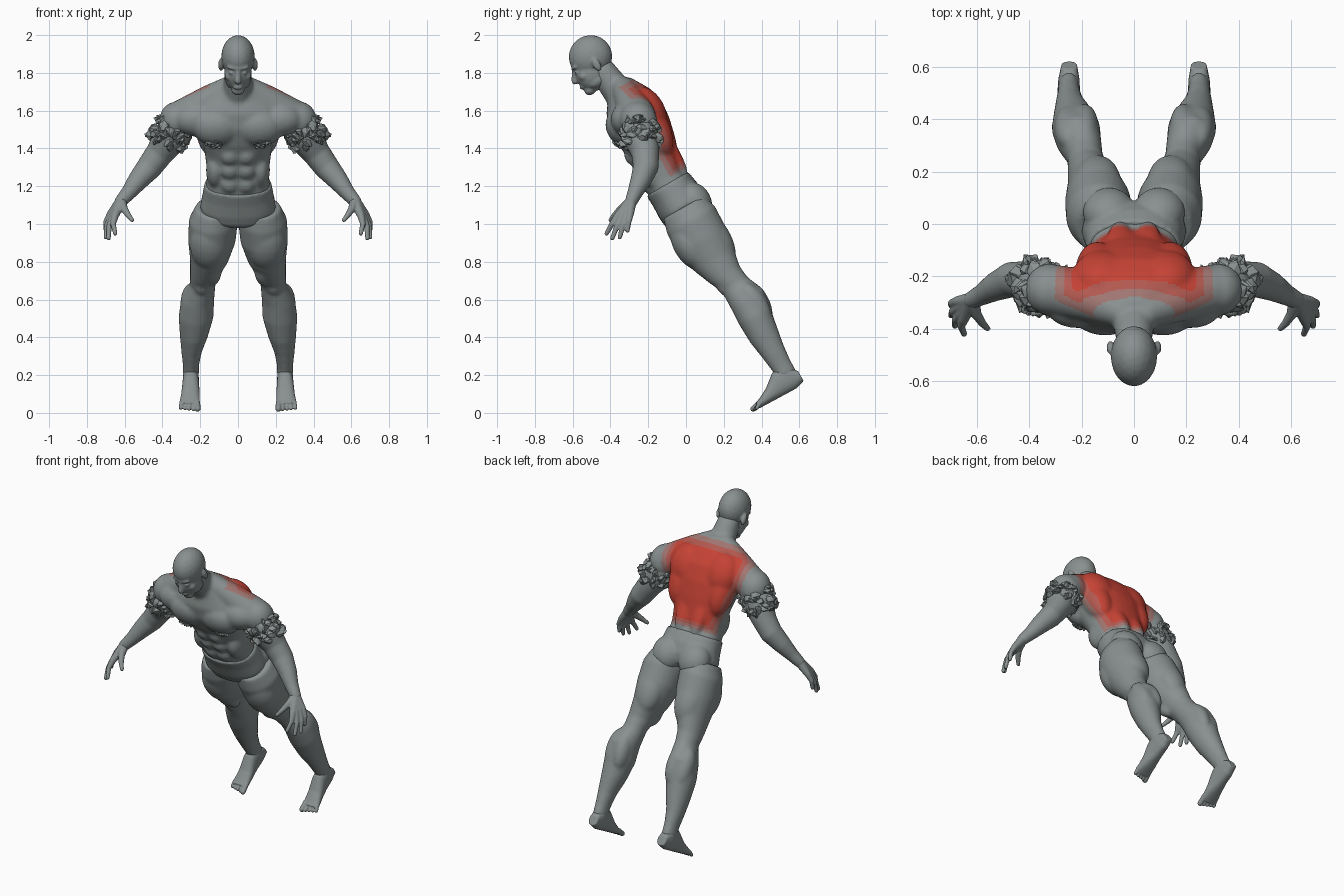
import bpy, bmesh, random
from math import sin, cos, pi, radians
from mathutils import Matrix, Vector

if "Cube" in bpy.data.objects:
    bpy.data.objects.remove(bpy.data.objects["Cube"], do_unlink=True)
random.seed(4)
# The body is modelled upright (x, depth, height), then leaned forward
LEAN = Matrix.Rotation(radians(30), 4, 'X')
UNLEAN = LEAN.inverted()

def material(name, rgb):
    m = bpy.data.materials.new(name)
    m.use_nodes = True
    m.diffuse_color = (*rgb, 1)
    bsdf = next(n for n in m.node_tree.nodes if n.type == 'BSDF_PRINCIPLED')
    bsdf.inputs["Base Color"].default_value = (*rgb, 1)
    return m

MATS = [material("grey_skin", (.25, .28, .277)), material("back_red", (.56, .055, .035)),
        material("soft_red", (.45, .10, .08)), material("faded_red", (.35, .18, .165))]

def spow(v, p):
    return abs(v) ** p * (1 if v >= 0 else -1)

def loft(bm, rings, p=1.0, n=28):
    """Skin closed rings, each given as (centre, half axis, half axis)."""
    turns = [2 * pi * i / n for i in range(n)]
    loops = [[bm.verts.new(c + a * spow(cos(t), p) + b * spow(sin(t), p)) for t in turns] for c, a, b in rings]
    for lo, hi in zip(loops, loops[1:]):
        for i in range(n):
            bm.faces.new((lo[i - 1], lo[i], hi[i], hi[i - 1]))
    bm.faces.new(loops[0][::-1])
    bm.faces.new(loops[-1])

def column(bm, rows, p=1.0):
    """Rows of (height, x, half width, front depth, back depth)."""
    loft(bm, [(Vector((x, (f + b) / 2, h)), Vector((w, 0, 0)), Vector((0, (b - f) / 2, 0)))
              for h, x, w, f, b in rows], p)

def ball(bm, loc, radii, sides=(1,)):
    for s in sides:
        m = Matrix.Translation((loc[0] * s, loc[1], loc[2])) @ Matrix.Diagonal((*radii, 1))
        bmesh.ops.create_icosphere(bm, subdivisions=3, radius=1, matrix=m)

def pair(bm, loc, radii):
    ball(bm, loc, radii, (1, -1))

def tube(bm, pts, sides=(1,)):
    """Round limb through points of (x, y, z, radius)."""
    for s in sides:
        ps = [Vector((q[0] * s, q[1], q[2])) for q in pts]
        ref = Vector((1, 0, 0)) if abs((ps[-1] - ps[0]).normalized().y) > .7 else Vector((0, 1, 0))
        rings = []
        for i, q in enumerate(ps):
            t = (ps[min(i + 1, len(ps) - 1)] - ps[max(i - 1, 0)]).normalized()
            a = t.cross(ref).normalized()
            rings.append((q, a * pts[i][3], t.cross(a) * pts[i][3]))
        loft(bm, rings)
        for q, r in ((ps[0], pts[0][3]), (ps[-1], pts[-1][3])):
            ball(bm, q, (r, r, r))

def red_zone(co):
    """Material for a point on the upper back, fading at the rim."""
    x, d, h = UNLEAN @ co
    half = .155 + .24 * max(0, min(h, 1.5) - 1.16)
    e = min((h - 1.165) * 1.6, 1.605 - h, half - abs(x), d - .585 - .2 * abs(x))
    return 1 if e > 0 else 2 if e > -.032 else 3 if e > -.065 else 0

def finish(bm, name, voxel=.01, blend=5, lean=True, mirror=False, paint=False):
    """Fuse the shapes into one skin, colour it and mirror it if asked."""
    bmesh.ops.recalc_face_normals(bm, faces=bm.faces[:])
    if lean:
        bm.transform(LEAN)
    me = bpy.data.meshes.new(name)
    bm.to_mesh(me)
    bm.free()
    ob = bpy.data.objects.new(("left_" if mirror else "") + name, me)
    bpy.context.scene.collection.objects.link(ob)
    if voxel:
        r = ob.modifiers.new("fuse", 'REMESH')
        r.mode, r.voxel_size = 'VOXEL', voxel
        s = ob.modifiers.new("blend", 'SMOOTH')
        s.factor, s.iterations = .5, blend
        dg = bpy.context.evaluated_depsgraph_get()
        fused = bpy.data.meshes.new_from_object(ob.evaluated_get(dg))
        ob.modifiers.clear()
        ob.data = me = fused
    me.materials.clear()
    for m in MATS if paint else MATS[:1]:
        me.materials.append(m)
    for f in me.polygons:
        f.use_smooth = bool(voxel)
        f.material_index = red_zone(f.center) if paint else 0
    if mirror:
        twin = me.copy()
        twin.transform(Matrix.Diagonal((-1, 1, 1, 1)))
        twin.flip_normals()
        bpy.context.scene.collection.objects.link(bpy.data.objects.new("right_" + name, twin))

# Head: skull, jaw and face
bm = bmesh.new()
ball(bm, (0, .505, 1.886), (.089, .116, .114))
ball(bm, (0, .462, 1.81), (.073, .085, .1))
ball(bm, (0, .415, 1.735), (.036, .032, .028))
ball(bm, (0, .408, 1.878), (.06, .024, .013))
ball(bm, (0, .388, 1.768), (.027, .016, .013))
tube(bm, [(0, .39, 1.862, .012), (0, .368, 1.815, .018)])
pair(bm, (.033, .4, 1.85), (.016, .013, .009))
pair(bm, (.043, .423, 1.815), (.028, .028, .026))
pair(bm, (.035, .47, 1.76), (.032, .055, .035))
pair(bm, (.09, .512, 1.833), (.015, .021, .038))
finish(bm, "head", .006, 7)

# Torso: trunk with chest, stomach, back, shoulders and neck
bm = bmesh.new()
column(bm, [(1.07, 0, .172, .402, .64), (1.13, 0, .166, .408, .628), (1.2, 0, .167, .413, .65),
            (1.3, 0, .178, .41, .682), (1.4, 0, .203, .40, .706), (1.5, 0, .232, .40, .714),
            (1.58, 0, .22, .425, .695), (1.64, 0, .15, .47, .66), (1.69, 0, .07, .49, .63)], .85)
pair(bm, (.11, .462, 1.475), (.13, .084, .105))
pair(bm, (.22, .505, 1.5), (.12, .085, .09))
for row in range(3):
    pair(bm, (.043, .422, 1.145 + row * .086), (.045, .03, .046))
pair(bm, (.12, .49, 1.2), (.05, .08, .1))
pair(bm, (.14, .6, 1.42), (.087, .092, .19))
pair(bm, (.12, .635, 1.49), (.115, .08, .13))
pair(bm, (.055, .63, 1.24), (.05, .034, .16))
pair(bm, (.322, .556, 1.465), (.096, .098, .105))
tube(bm, [(.05, .57, 1.66, .06), (.15, .57, 1.585, .08), (.28, .56, 1.485, .1)], (1, -1))
tube(bm, [(0, .552, 1.6, .092), (0, .532, 1.7, .077), (0, .525, 1.78, .07)])
finish(bm, "torso", .009, 14, paint=True)

# Pelvis with a lip at the waist
bm = bmesh.new()
column(bm, [(1.1, 0, .178, .393, .648), (1.03, 0, .188, .396, .66), (.96, 0, .2, .393, .655),
            (.91, 0, .185, .398, .625), (.88, 0, .1, .43, .57)], .9)
pair(bm, (.096, .6, .945), (.1, .086, .11))
finish(bm, "pelvis", .009, 5)

# Legs: thigh, knee, calf and ankle
bm = bmesh.new()
column(bm, [(.95, .118, .105, .41, .66), (.87, .13, .13, .387, .68), (.75, .138, .126, .382, .675),
            (.63, .152, .102, .412, .655), (.53, .178, .076, .452, .635), (.46, .187, .068, .485, .642),
            (.36, .213, .087, .482, .682), (.26, .222, .093, .477, .665), (.15, .233, .075, .48, .645),
            (.05, .246, .054, .495, .627), (-.03, .249, .043, .505, .619), (-.1, .249, .04, .508, .617)])
for loc, size in (((.15, .465, .76), (.105, .09, .15)), ((.13, .49, .6), (.045, .055, .1)),
                  ((.14, .6, .72), (.09, .078, .16)), ((.19, .502, .48), (.042, .032, .05)),
                  ((.188, .615, .32), (.052, .068, .13)), ((.25, .605, .31), (.056, .064, .13)),
                  ((.25, .555, -.07), (.047, .028, .025))):
    ball(bm, loc, size)
finish(bm, "leg", .009, 12, mirror=True)

# Feet: rows of depth, x, half width, sole and top, then toes
bm = bmesh.new()
foot = [(.624, .248, .03, -.165, -.105), (.57, .249, .041, -.18, -.03), (.5, .25, .044, -.178, -.045),
        (.43, .252, .049, -.176, -.1), (.37, .256, .054, -.174, -.13), (.348, .256, .052, -.173, -.138)]
loft(bm, [(Vector((x, d, (lo + hi) / 2)), Vector((w, 0, 0)), Vector((0, 0, (hi - lo) / 2)))
          for d, x, w, lo, hi in foot], .85)
for i in range(5):
    r = .0155 if i == 0 else .0105
    tube(bm, [(.216 + i * .021, .37, -.148, r), (.2135 + i * .0225, .319 + i * .005, -.175 + r, r)])
finish(bm, "foot", .004, 2, mirror=True)

# Arms, hanging out to the sides
bm = bmesh.new()
tube(bm, [(.3, -.25, 1.53, .085), (.36, -.24, 1.46, .096), (.415, -.215, 1.375, .074), (.47, -.213, 1.3, .068),
          (.53, -.24, 1.23, .055), (.58, -.27, 1.165, .041), (.62, -.29, 1.12, .034)])
finish(bm, "arm", .009, 4, lean=False, mirror=True)

# Hands: each finger runs from the wrist over its knuckle to its tip
bm = bmesh.new()
wrist = Vector((.62, -.29, 1.12))
for i, tip in enumerate(((.65, -.42, .95), (.685, -.39, .925), (.7, -.35, .93), (.7, -.31, .965))):
    knuckle = Vector((.652 + i * .008, -.365 + i * .023, 1.04 + i * .004))
    bend = knuckle.lerp(Vector(tip), .5) + Vector((.01, 0, .004))
    tube(bm, [(*wrist, .03), (*knuckle, .0195), (*bend, .0145), (*tip, .0115)])
tube(bm, [(*wrist, .03), (.603, -.345, 1.08, .02), (.58, -.38, 1.045, .015), (.56, -.4, 1.02, .011)])
finish(bm, "hand", .005, 2, lean=False, mirror=True)

def chunk(bm, loc, size):
    """Crumpled angular flake."""
    turn = Matrix.Rotation(random.uniform(0, pi), 4, Vector((random.random(), random.random(), 1)))
    m = Matrix.Translation(loc) @ turn @ Matrix.Diagonal((size, size * .8, size * .5, 1))
    for v in bmesh.ops.create_icosphere(bm, subdivisions=1, radius=1, matrix=m)["verts"]:
        v.co += Vector([random.uniform(-.18, .18) * size for _ in range(3)])

# Crumpled folds round the upper arms
bm = bmesh.new()
axis = Vector((.55, .1, -.8)).normalized()
across = axis.cross(Vector((0, 1, 0))).normalized()
for i in range(60):
    out = across * cos(i * 2.4) + axis.cross(across) * sin(i * 2.4)
    along = random.uniform(-.075, .055)
    chunk(bm, Vector((.367, -.24, 1.465)) + axis * along + out * .083, random.uniform(.032, .046))
finish(bm, "arm_folds", 0, lean=False, mirror=True)

# Crumpled patches low on the chest
bm = bmesh.new()
for i in range(30):
    r = (i / 30) ** .5
    x, h = .12 + .055 * r * cos(i * 2.4), 1.43 + .045 * r * sin(i * 2.4)
    chunk(bm, Vector((x, .39 + .022 * r * r, h)), random.uniform(.012, .019))
finish(bm, "chest_patch", 0, mirror=True)
